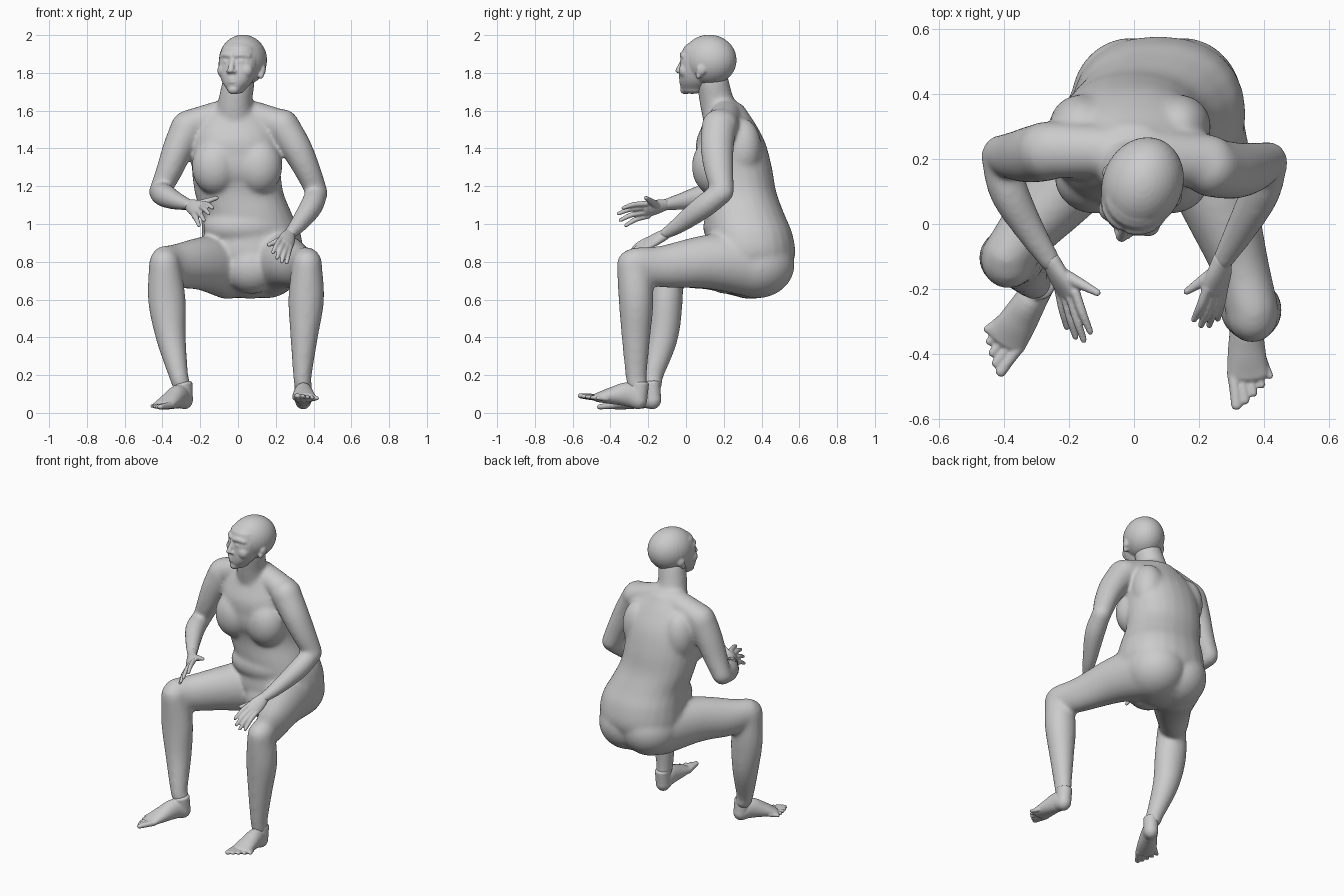
import bpy, bmesh, math
from mathutils import Vector, Matrix

if "Cube" in bpy.data.objects:
    bpy.data.objects.remove(bpy.data.objects["Cube"])

skin = bpy.data.materials.new("grey_skin")
skin.use_nodes = True
GREY = (0.6, 0.6, 0.6, 1)
skin.diffuse_color = GREY
skin.node_tree.nodes["Principled BSDF"].inputs["Base Color"].default_value = GREY

X, SIDES, STEPS = Vector((1, 0, 0)), 24, 5


def spline(rows):
    """Smooth curve through station rows."""
    rows = [Vector(r) for r in rows]
    ext = [rows[0] * 2 - rows[1]] + rows + [rows[-1] * 2 - rows[-2]]
    out = []
    for p, q, r, s in zip(ext, ext[1:], ext[2:], ext[3:]):
        for k in range(STEPS):
            t = k / STEPS
            out.append((q * 2 + (r - p) * t + (p * 2 - q * 5 + r * 4 - s) * t * t
                        + (q * 3 - p - r * 3 + s) * t ** 3) / 2)
    return out + [rows[-1]]


def bulge(value, box):
    """Round (box = 1) to squarish (box < 1) section."""
    return math.copysign(abs(value) ** box, value)


def loft(bm, rows, ref=X, flat=False, caps=(1, 1), M=Matrix(), box=1):
    """Rounded tube through stations (x, y, z, half width, half depth)."""
    pts = spline(rows)
    cen = [Vector(p[:3]) for p in pts]
    rings = []
    for i, p in enumerate(pts):
        t = cen[min(i + 1, len(cen) - 1)] - cen[max(i - 1, 0)]
        t = Vector((0, 0, math.copysign(1, t.z))) if flat else t.normalized()
        rings.append((cen[i], t, p[3], p[4]))

    def dome(ring, k, sign):
        c, t, a, b = ring
        return [(c + t * sign * k * min(a, b) * math.sin(w), t, a * math.cos(w), b * math.cos(w))
                for w in (0.4, 0.8, 1.15, 1.45)]
    rings = dome(rings[0], caps[0], -1)[::-1] + rings + dome(rings[-1], caps[1], 1)
    loops = []
    for c, t, a, b in rings:
        u = (ref - t * ref.dot(t)).normalized()
        v = t.cross(u)
        loops.append([bm.verts.new(M @ (c + u * a * bulge(math.cos(w), box) + v * b * bulge(math.sin(w), box)))
                      for w in (math.tau * k / SIDES for k in range(SIDES))])
    for lo, hi in zip(loops, loops[1:]):
        for k in range(SIDES):
            n = (k + 1) % SIDES
            bm.faces.new((lo[k], lo[n], hi[n], hi[k]))
    bm.faces.new(loops[0][::-1])
    bm.faces.new(loops[-1])


def blob(bm, centre, size, M=Matrix()):
    """Ellipsoid."""
    bmesh.ops.create_uvsphere(bm, u_segments=32, v_segments=20, radius=1,
                              matrix=M @ Matrix.Translation(centre) @ Matrix.Diagonal((*size, 1)))


def finish(name, bm, voxel, smooth):
    """Fuse the overlapping volumes of a part into one skin."""
    bmesh.ops.recalc_face_normals(bm, faces=bm.faces)
    me = bpy.data.meshes.new(name)
    bm.to_mesh(me)
    bm.free()
    ob = bpy.data.objects.new(name, me)
    bpy.context.collection.objects.link(ob)
    bpy.ops.object.select_all(action='DESELECT')
    bpy.context.view_layer.objects.active = ob
    ob.select_set(True)
    rem = ob.modifiers.new("fuse", 'REMESH')
    rem.mode, rem.voxel_size = 'VOXEL', voxel
    sm = ob.modifiers.new("soften", 'SMOOTH')
    sm.factor, sm.iterations = 0.5, smooth
    for m in ("fuse", "soften"):
        bpy.ops.object.modifier_apply(modifier=m)
    ob.data.materials.clear()
    ob.data.materials.append(skin)
    bpy.ops.object.shade_smooth()


# Torso, pelvis and chest
body = bmesh.new()
loft(body, [(.065, .35, .73, .2, .18), (.075, .34, .83, .265, .238), (.07, .335, .95, .262, .228),
            (.045, .31, 1.05, .243, .212), (.005, .285, 1.17, .235, .193), (-.01, .257, 1.3, .235, .198),
            (-.01, .236, 1.43, .235, .184), (-.01, .228, 1.53, .2, .14), (-.01, .215, 1.61, .115, .1)],
     flat=True, caps=(.7, .4), box=.9)
loft(body, [(-.26, .228, 1.525, .088, .08), (-.01, .22, 1.585, .08, .08), (.235, .188, 1.525, .088, .08)],
     ref=Vector((0, 1, 0)))
for s in (-1, 1):
    blob(body, (-.005 + s * .115, .143, 1.305), (.125, .112, .15))
    blob(body, (.07 + s * .08, .375, .785), (.185, .2, .178))
    blob(body, (-.012 + s * .15, .3, 1.4), (.1, .1, .16))
blob(body, (-.005, .15, 1.33), (.13, .1, .15))
blob(body, (.035, .215, .985), (.22, .125, .11))
blob(body, (.075, .21, .77), (.15, .13, .14))

# Neck
loft(body, [(-.015, .205, 1.53, .115, .11), (-.015, .165, 1.64, .092, .092), (.005, .14, 1.76, .085, .085)])

# Legs
loft(body, [(.17, .36, .79, .16, .18), (.245, .12, .8, .13, .145), (.325, -.12, .775, .09, .112),
            (.365, -.262, .785, .081, .093)])
loft(body, [(.365, -.276, .79, .08, .091), (.361, -.264, .6, .095, .093), (.35, -.265, .4, .073, .076),
            (.341, -.264, .2, .05, .057), (.343, -.258, .15, .047, .054)])
loft(body, [(-.05, .34, .78, .16, .18), (-.19, .14, .79, .122, .142), (-.32, -.01, .78, .094, .117),
            (-.388, -.099, .79, .081, .096)])
loft(body, [(-.388, -.107, .79, .084, .093), (-.377, -.105, .6, .1, .088), (-.355, -.122, .4, .08, .08),
            (-.315, -.175, .2, .052, .056), (-.3, -.178, .15, .049, .053)])

# Arms
loft(body, [(.235, .175, 1.52, .09, .093), (.31, .165, 1.4, .082, .088), (.37, .175, 1.28, .069, .077),
            (.416, .195, 1.17, .058, .06)])
loft(body, [(.418, .19, 1.165, .058, .06), (.386, .09, 1.09, .061, .063), (.322, -.03, 1.0, .047, .047),
            (.272, -.115, .945, .034, .03)])
loft(body, [(-.265, .225, 1.51, .092, .093), (-.317, .215, 1.4, .082, .088), (-.365, .21, 1.28, .07, .077),
            (-.413, .215, 1.175, .057, .06)])
loft(body, [(-.416, .21, 1.17, .057, .06), (-.386, .1, 1.15, .061, .063), (-.32, -.02, 1.12, .047, .047),
            (-.255, -.12, 1.1, .034, .03)])
finish("body", body, .01, 22)

# Head
head = bmesh.new()
H = Matrix.Translation((.022, .112, 1.862)) @ Matrix.Rotation(math.radians(-22), 4, 'Z')
blob(head, (0, .012, .006), (.124, .148, .134), H)
loft(head, [(0, -.085, -.15, .046, .06), (0, -.07, -.11, .079, .082), (0, -.06, -.06, .099, .09),
            (0, -.05, 0, .107, .092), (0, -.035, .05, .1, .099)], flat=True, caps=(.5, .6), M=H, box=.95)
loft(head, [(0, -.13, .016, .014, .014), (0, -.15, -.022, .016, .014), (0, -.165, -.05, .018, .015)], M=H)
for z, r in ((-.095, .01), (-.11, .011)):
    loft(head, [(-.03, -.133, z, r, r), (0, -.147, z, r, r), (.03, -.133, z, r, r)],
         ref=Vector((0, 0, 1)), M=H)
blob(head, (0, -.124, -.15), (.032, .028, .026), H)
for s in (-1, 1):
    loft(head, [(s * .014, -.128, .03, .018, .02), (s * .045, -.118, .033, .018, .02),
                (s * .072, -.097, .026, .018, .02)], ref=Vector((0, 0, 1)), M=H)
    blob(head, (s * .038, -.123, -.003), (.021, .018, .013), H)
    blob(head, (s * .017, -.147, -.055), (.013, .017, .012), H)
    blob(head, (s * .058, -.098, -.05), (.042, .037, .042), H)
    tilt = Matrix.Rotation(math.radians(-15), 4, 'X') @ Matrix.Rotation(s * math.radians(15), 4, 'Z')
    E = H @ Matrix.Translation((s * .115, .01, -.058)) @ tilt
    blob(head, (0, 0, .012), (.014, .026, .03), E)
    blob(head, (-s * .008, -.008, -.018), (.016, .017, .022), E)
finish("head", head, .005, 9)


# Hands
def hand(name, wrist, knuckle, tips, thumb):
    bm = bmesh.new()
    wrist, knuckle, thumb = Vector(wrist), Vector(knuckle), Vector(thumb)
    tips = [Vector(t) for t in tips]
    mean = sum(tips, Vector()) / len(tips)
    across = tips[-1] - tips[0]
    loft(bm, [(*wrist, .033, .027), (*wrist.lerp(knuckle, .5), .045, .025), (*knuckle, .047, .018)],
         ref=across)
    for tip in tips:
        base = knuckle + (tip - mean) * .7
        bend = base.lerp(tip, .5) + Vector((0, -.006, .006))
        loft(bm, [(*base, .015, .015), (*bend, .0135, .0135), (*tip, .01, .01)], ref=across)
    root = wrist.lerp(knuckle, .3)
    loft(bm, [(*root, .024, .022), (*root.lerp(thumb, .5), .018, .018), (*thumb, .011, .011)], ref=across)
    finish(name, bm, .005, 3)


hand("right_hand", (-.255, -.115, 1.1), (-.205, -.215, 1.075),
     [(-.135, -.332, 1.085), (-.155, -.358, 1.055), (-.18, -.348, 1.02), (-.207, -.318, .993)],
     (-.113, -.212, 1.138))
hand("left_hand", (.272, -.11, .945), (.25, -.205, .895),
     [(.185, -.295, .85), (.207, -.312, .82), (.232, -.312, .8), (.258, -.292, .795)],
     (.163, -.208, .89))


# Feet
def foot(name, heel, yaw, pitch, s):
    bm = bmesh.new()
    M = (Matrix.Translation(heel) @ Matrix.Rotation(math.radians(yaw), 4, 'Z')
         @ Matrix.Rotation(math.radians(pitch), 4, 'X'))
    loft(bm, [(0, 0, 0, .044, .05), (0, -.06, .022, .049, .064), (0, -.14, .005, .058, .047),
              (s * .002, -.215, -.015, .065, .026)], M=M)
    # ankle
    loft(bm, [(0, -.002, 0, .044, .046), (0, -.008, .09, .046, .05)], caps=(1, .3), M=M)
    # toes
    for i in range(5):
        f = i / 4
        r = .017 - .005 * f ** .5
        base = Vector((s * (-.042 + .092 * f), -.215 + .045 * f, -.016))
        tip = Vector((s * (-.034 + .104 * f), -.31 + .09 * f ** 1.3, -.02))
        loft(bm, [(*base, r * 1.15, r * 1.1), (*base.lerp(tip, .5), r, r), (*tip, r, r * .8)], M=M)
    finish(name, bm, .005, 4)


foot("left_foot", (.345, -.25, .067), 1, -8, 1)
foot("right_foot", (-.282, -.175, .068), -31, 3, -1)
